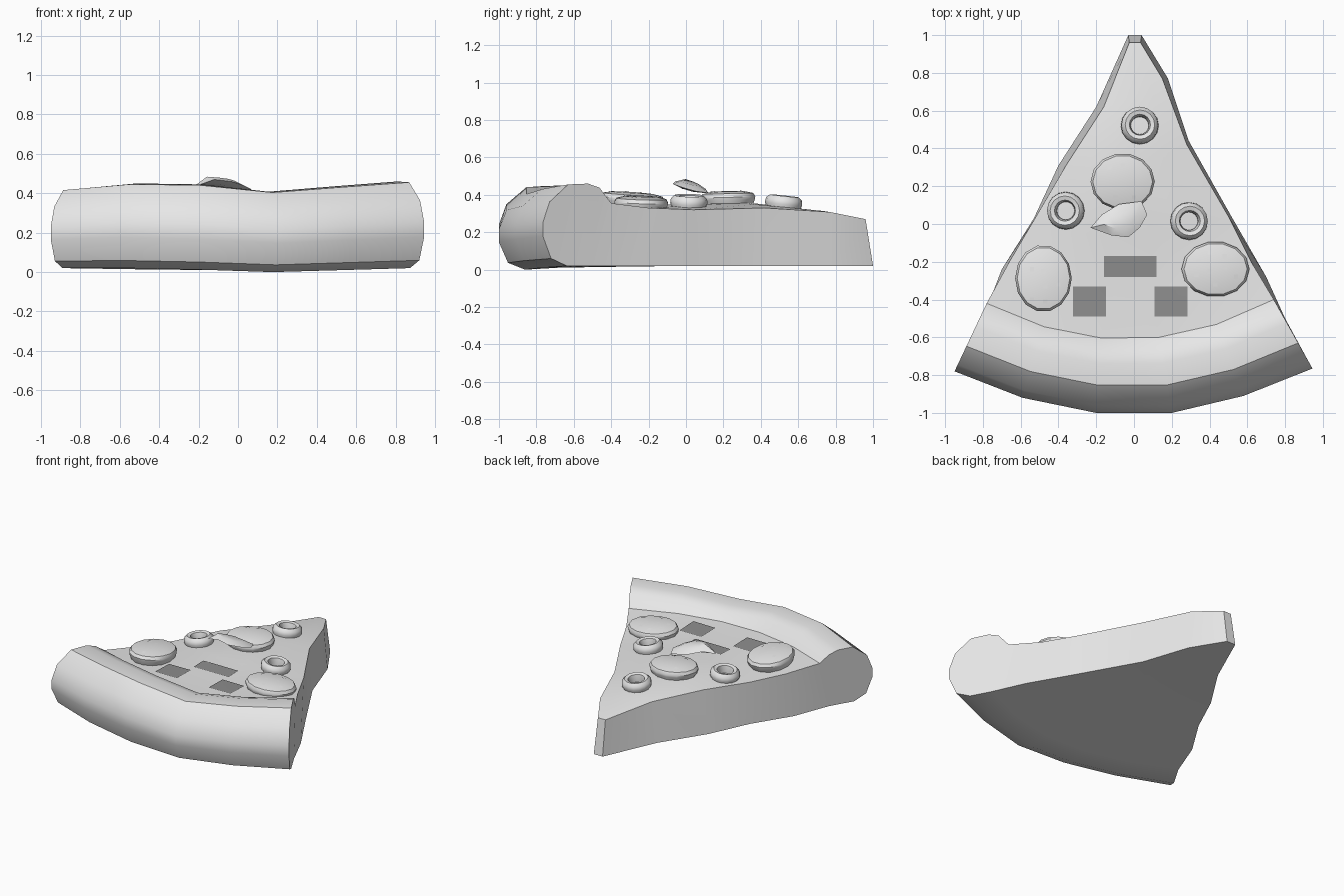
import bpy, bmesh, math
from mathutils import Vector, Matrix
from mathutils.bvhtree import BVHTree

cube = bpy.data.objects.get("Cube")
if cube:
    bpy.data.objects.remove(cube, do_unlink=True)


def material(name, value):
    m = bpy.data.materials.new(name)
    m.use_nodes = True
    colour = (value, value, value, 1)
    m.diffuse_color = colour
    m.node_tree.nodes["Principled BSDF"].inputs["Base Color"].default_value = colour
    return m


LIGHT = material("light grey", 0.8)
DARK = material("dark grey", 0.27)


def finish(name, bm, mat=LIGHT, angle=40, outward=True):
    """Turn a bmesh into a shaded object and return its ray tree."""
    if outward:
        bmesh.ops.remove_doubles(bm, verts=bm.verts, dist=0.0001)
        bmesh.ops.recalc_face_normals(bm, faces=bm.faces)
    tree = BVHTree.FromBMesh(bm)
    mesh = bpy.data.meshes.new(name)
    bm.to_mesh(mesh)
    bm.free()
    mesh.materials.append(mat)
    for p in mesh.polygons:
        p.use_smooth = True
    mesh.set_sharp_from_angle(angle=math.radians(angle))
    ob = bpy.data.objects.new(name, mesh)
    bpy.context.collection.objects.link(ob)
    return tree


def drop(tree, x, y):
    hit, normal, _, _ = tree.ray_cast(Vector((x, y, 2)), Vector((0, 0, -1)))
    return hit, normal


# Slice body: rows from the tip to the crust, each spanning six columns
COLS = 6
# left xy, right xy, edge height, sag toward the crust, dome in the middle
top_rows = [
    ((-.025, .96), (.035, .96), .27, 0, 0),
    ((-.16, .62), (.15, .77), .308, .02, .01),
    ((-.36, .31), (.28, .42), .33, .05, .03),
    ((-.53, .02), (.50, .04), .32, .10, .03),
    ((-.66, -.20), (.62, -.20), .33, .14, .01),
    ((-.78, -.42), (.74, -.40), .355, .20, -.01),
]
bottom_rows = [
    ((-.03, 1), (.04, 1), .02, 0, 0),
    ((-.20, .62), (.18, .77), .02, .02, 0),
    ((-.40, .31), (.29, .44), .02, .05, 0),
    ((-.53, .03), (.51, .05), .02, .10, 0),
    ((-.70, -.24), (.70, -.28), .02, .14, -.005),
    ((-.80, -.50), (.80, -.50), .02, .20, -.01),
]
# Outer rim of the crust, with its top and bottom height per column
rim = [(-.95, -.78), (-.59, -.92), (-.2, -1), (.2, -1), (.58, -.91), (.945, -.765)]
rim_top = [.42, .45, .445, .408, .435, .46]
rim_low = [.02, .02, .012, 0, .01, .02]
# Crust section: distance outward, height
section = [(.17, .95), (.34, 1), (.63, .99), (.9, .78), (1, .53),
           (1, .36), (.88, .09), (.65, 0)]


def row_point(row, i):
    left, right, z, sag, dome = row
    u = i / (COLS - 1)
    bulge = 1 - (2 * u - 1) ** 2
    p = Vector(left).lerp(Vector(right), u)
    return Vector((p.x, p.y - sag * bulge, z + dome * bulge))


bm = bmesh.new()
loops = []
for i in range(COLS):
    inner = row_point(top_rows[-1], i).to_2d()
    pts = [row_point(r, i) for r in top_rows]
    for t, h in section:
        p = inner.lerp(Vector(rim[i]), t)
        pts.append(Vector((p.x, p.y, rim_low[i] + h * (rim_top[i] - rim_low[i]))))
    pts += [row_point(r, i) for r in reversed(bottom_rows)]
    loops.append([bm.verts.new(p) for p in pts])
n = len(loops[0])
for a, b in zip(loops, loops[1:]):
    for k in range(n):
        j = (k + 1) % n
        bm.faces.new((a[k], a[j], b[j], b[k]))
# Cut sides
last = len(top_rows) - 1
for loop in (loops[0], loops[-1]):
    for k in range(last):
        bm.faces.new((loop[k], loop[k + 1], loop[n - 2 - k], loop[n - 1 - k]))
    bm.faces.new(loop[last:n - last])
slice_tree = finish("pizza_slice", bm, angle=35)


def lathe(name, profile, x, y, rx, ry, sides, lift=0.0):
    """Round topping resting on the slice."""
    hit, normal = drop(slice_tree, x, y)
    turn = Vector((0, 0, 1)).rotation_difference(normal).to_matrix().to_4x4()
    place = Matrix.Translation(hit + Vector((0, 0, lift))) @ turn
    bm = bmesh.new()
    rings = []
    for s in range(sides):
        a = math.tau * s / sides
        rings.append([bm.verts.new(place @ Vector((r * rx * math.cos(a), r * ry * math.sin(a), z)))
                      for r, z in profile])
    for s in range(sides):
        a, b = rings[s], rings[(s + 1) % sides]
        for k in range(len(profile) - 1):
            bm.faces.new((a[k], b[k], b[k + 1], a[k + 1]))
    bmesh.ops.dissolve_degenerate(bm, dist=0.0001, edges=bm.edges)
    return finish(name, bm)


def plate(name, tree, x, y, w, d, mat, cells=4, lift=0.005):
    """Thin patch that follows the surface under it."""
    bm = bmesh.new()
    bmesh.ops.create_grid(bm, x_segments=cells, y_segments=cells, size=0.5)
    for v in bm.verts:
        px, py = x + v.co.x * w, y + v.co.y * d
        v.co = drop(tree, px, py)[0] + Vector((0, 0, lift))
    finish(name, bm, mat, outward=False)


# Sausage rounds with flecks
disc = [(0, -.02), (.9, -.02), (.98, .01), (1, .025), (.93, .045), (.6, .056), (0, .06)]
rounds = {
    "back": ((-.06, .225, .17, .15, .005),
             [(-.13, .30), (-.06, .31), (-.10, .14), (0, .14)]),
    "left_edge": ((-.48, -.29, .15, .178, .02),
                  [(-.54, -.24), (-.48, -.25), (-.47, -.33), (-.40, -.32), (-.54, -.40), (-.47, -.41)]),
    "right_edge": ((.43, -.24, .18, .147, 0),
                   [(.33, -.27), (.40, -.25), (.48, -.23), (.54, -.28), (.40, -.15),
                    (.48, -.17), (.43, -.32), (.34, -.20)]),
}
for side, ((x, y, rx, ry, lift), flecks) in rounds.items():
    tree = lathe("sausage_round_" + side, disc, x, y, rx, ry, 14, lift)
    for k, (fx, fy) in enumerate(flecks):
        plate(f"fleck_{side}_{k + 1}", tree, fx, fy, .023, .023, LIGHT, 1, .003)

# Olive rings
ring = [(.85, -.02), (1, .015), (.97, .04), (.78, .058), (.56, .052), (.48, .02), (.48, -.02), (.85, -.02)]
for k, (x, y) in enumerate([(.03, .52), (-.36, .07), (.29, .015)]):
    lathe(f"olive_ring_{k + 1}", ring, x, y, .1, .1, 16)

# Dark square toppings
for k, (x, y, w, d) in enumerate([(-.02, -.225, .28, .11), (-.235, -.41, .175, .16), (.195, -.41, .175, .16)]):
    plate(f"square_topping_{k + 1}", slice_tree, x, y, w, d, DARK)

# Curled leaf, tilted up toward its pointed end
outline = [(-.23, -.02), (-.17, .05), (-.08, .105), (.04, .12),
           (.07, .05), (.03, -.02), (-.03, -.07), (-.12, -.06)]
bm = bmesh.new()


def leaf_point(x, y, lift):
    tip_droop = max(0, -.17 - x) * .8
    return bm.verts.new((x, y, .44 - .15 * x - .2 * y - tip_droop + lift))


edge = [leaf_point(x, y, 0) for x, y in outline]
for lift in (.02, -.015):
    mid = [leaf_point(-.07 + (x + .07) * .55, .02 + (y - .02) * .55, lift) for x, y in outline]
    for k in range(len(edge)):
        j = (k + 1) % len(edge)
        bm.faces.new((edge[k], edge[j], mid[j], mid[k]))
    bm.faces.new(mid)
finish("leaf", bm)
